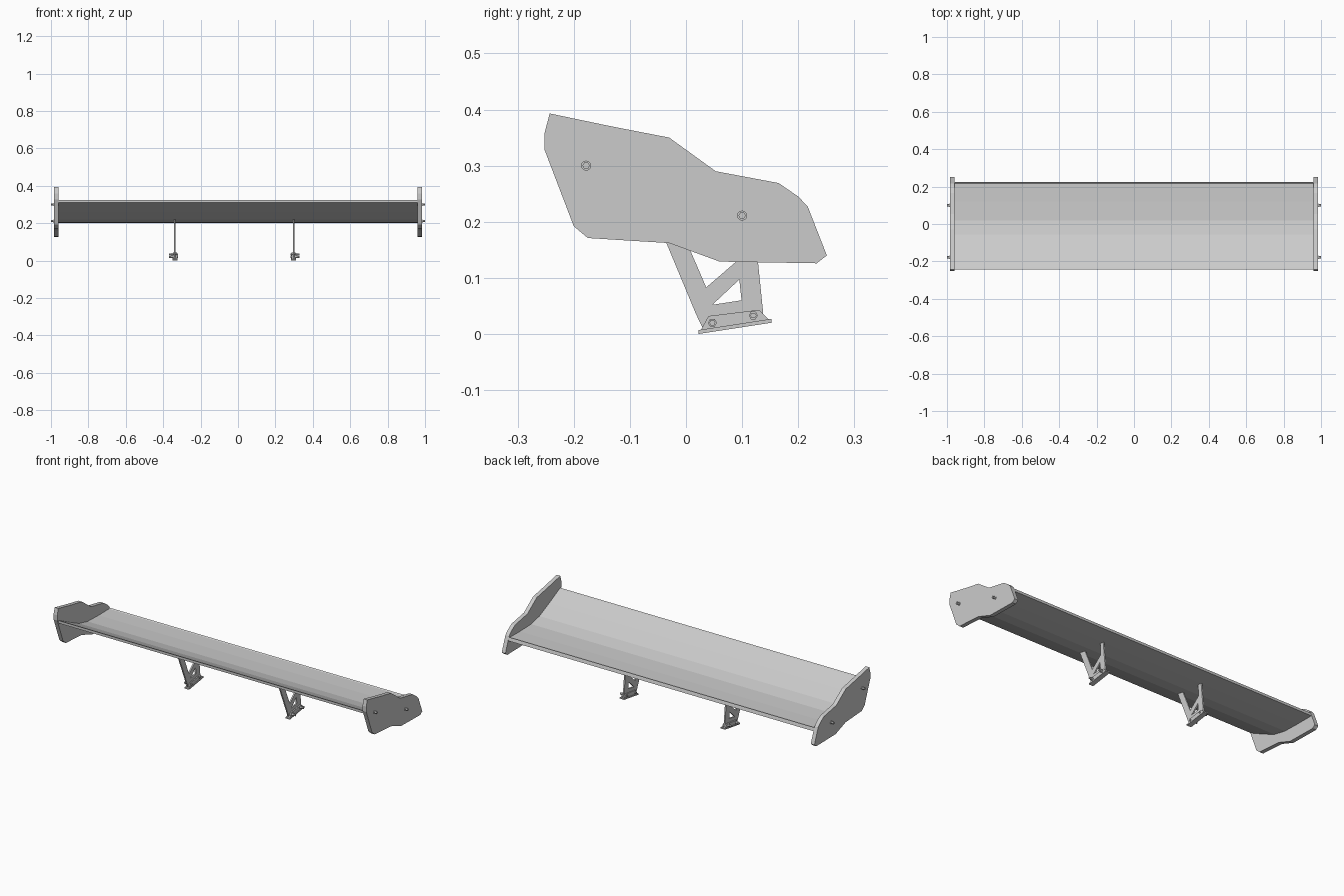
import bpy, bmesh, math
from mathutils import Matrix, Vector

if "Cube" in bpy.data.objects:
    bpy.data.objects.remove(bpy.data.objects["Cube"])

grey = bpy.data.materials.new("light_grey")
grey.diffuse_color = (0.6, 0.6, 0.6, 1)
grey.use_nodes = True
grey.node_tree.nodes["Principled BSDF"].inputs["Base Color"].default_value = grey.diffuse_color


def finish(name, bm):
    bmesh.ops.recalc_face_normals(bm, faces=bm.faces)
    me = bpy.data.meshes.new(name)
    bm.to_mesh(me)
    bm.free()
    me.materials.append(grey)
    ob = bpy.data.objects.new(name, me)
    bpy.context.collection.objects.link(ob)
    return ob


def prism(name, pts, x0, x1, faces=None):
    """Extrude a (y, z) side profile from x0 to x1."""
    bm = bmesh.new()
    vs = [bm.verts.new((x0, y, z)) for y, z in pts]
    for f in faces or [range(len(pts))]:
        bm.faces.new([vs[i] for i in f])
    ext = bmesh.ops.extrude_face_region(bm, geom=bm.faces[:], use_keep_orig=True)
    moved = [g for g in ext["geom"] if isinstance(g, bmesh.types.BMVert)]
    bmesh.ops.translate(bm, verts=moved, vec=(x1 - x0, 0, 0))
    return finish(name, bm)


def bolt(name, y, z, x0, x1, r=0.008, sides=6):
    """Hexagonal bolt lying along x."""
    bm = bmesh.new()
    m = Matrix.Translation(Vector(((x0 + x1) / 2, y, z))) @ Matrix.Rotation(math.pi / 2, 4, 'Y')
    bmesh.ops.create_cone(bm, cap_ends=True, segments=sides, radius1=r, radius2=r,
                          depth=abs(x1 - x0), matrix=m)
    return finish(name, bm)


# Curved wing blade: raised at the front, flat towards the back
under = [(-0.243, 0.310), (-0.15, 0.263), (-0.06, 0.221), (0.02, 0.205), (0.12, 0.202), (0.225, 0.202)]
upper = [(0.219, 0.221), (0.213, 0.217), (0.12, 0.216), (0.02, 0.219), (-0.055, 0.236),
         (-0.144, 0.277), (-0.232, 0.321), (-0.243, 0.325)]
prism("wing_blade", under + upper, -0.962, 0.962)

# End plates with their bolts
plate = [(-0.243, 0.393), (-0.133, 0.370), (-0.03, 0.350), (0.053, 0.290), (0.165, 0.269),
         (0.2, 0.245), (0.217, 0.227), (0.251, 0.140), (0.233, 0.126), (0.06, 0.129),
         (-0.03, 0.162), (-0.175, 0.171), (-0.2, 0.192), (-0.252, 0.328), (-0.252, 0.358)]
for side, s in (("left", -1), ("right", 1)):
    prism(f"{side}_end_plate", plate, s * 0.96, s * 0.983)
    for part, y, z in (("front", -0.178, 0.300), ("rear", 0.1, 0.211)):
        bolt(f"{side}_{part}_plate_washer", y, z, s * 0.98, s * 0.986, 0.009, 12)
        bolt(f"{side}_{part}_plate_bolt", y, z, s * 0.98, s * 1.0, 0.0065)

# Struts: front leg, diagonal brace, rear post and foot around a triangular hole
strut = [(-0.062, 0.227), (-0.022, 0.218), (0.036, 0.083), (0.1, 0.138), (0.098, 0.209),
         (0.12, 0.209), (0.137, 0.043), (0.139, 0.018), (0.03, 0.010), (0.018, 0.035),
         (0.095, 0.097), (0.099, 0.060), (0.047, 0.052)]
strut_faces = [(0, 1, 2, 9), (2, 3, 10, 12), (3, 4, 5, 6, 11, 10), (12, 11, 6, 7, 8), (9, 2, 12, 8)]
cheek = [(0.026, 0.006), (0.040, 0.032), (0.130, 0.043), (0.149, 0.024)]
base = [(0.022, 0.0), (0.022, 0.007), (0.152, 0.027), (0.152, 0.020)]
for side, x, s in (("left", -0.337, -1), ("right", 0.297, 1)):
    prism(f"{side}_strut", strut, x - 0.004, x + 0.004, strut_faces)
    # Foot bracket: two cheeks on a sloping base
    for part, a, b in (("outer", 0.004, 0.011), ("inner", -0.004, -0.010)):
        prism(f"{side}_{part}_cheek", cheek, x + s * a, x + s * b)
    prism(f"{side}_base", base, x - 0.014, x + 0.014)
    for part, y, z in (("front", 0.047, 0.020), ("rear", 0.120, 0.033)):
        bolt(f"{side}_{part}_foot_bolt", y, z, x - s * 0.015, x + s * 0.032, 0.0055)
        bolt(f"{side}_{part}_foot_nut", y, z, x + s * 0.010, x + s * 0.022, 0.008)
